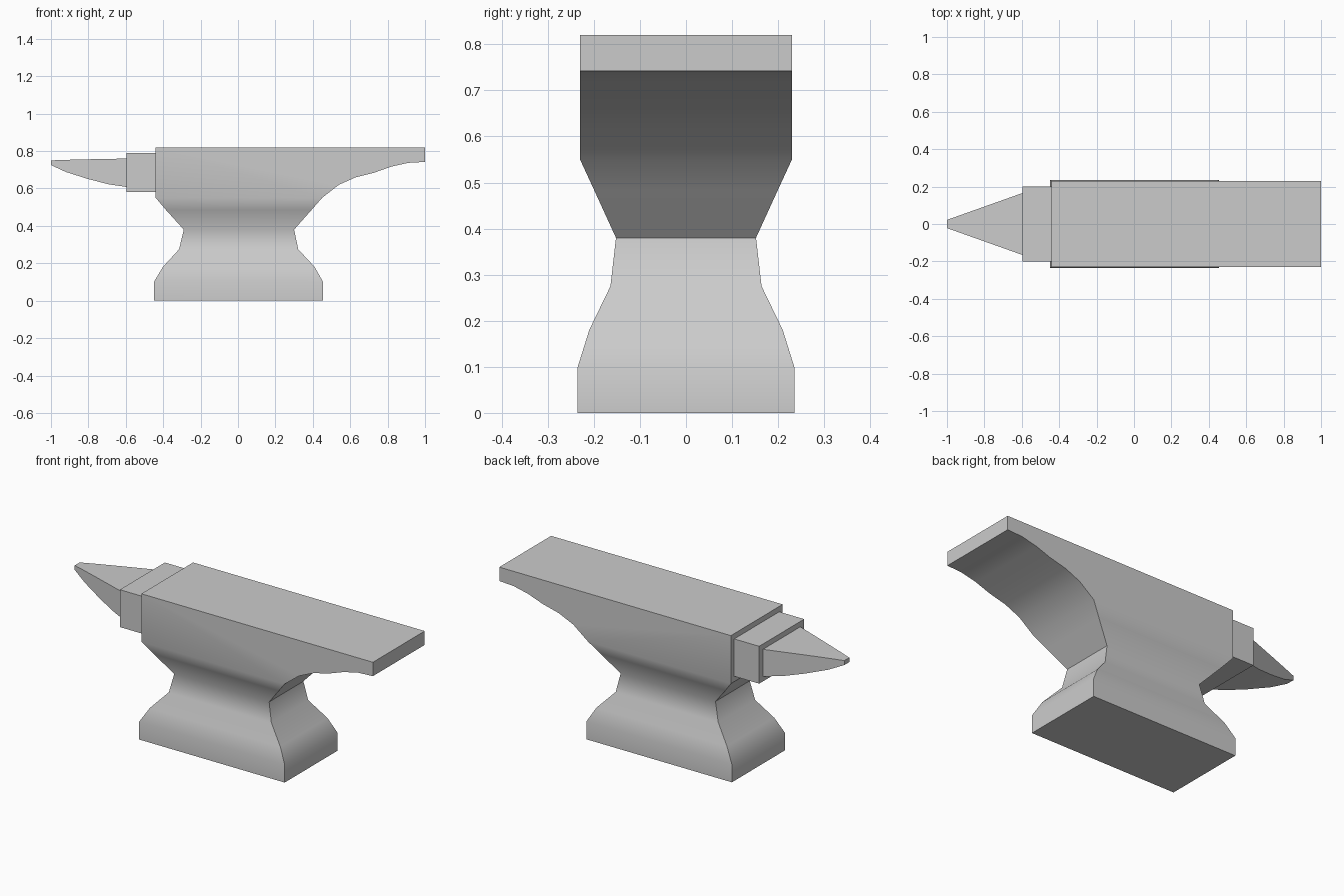
import bpy, bmesh

if "Cube" in bpy.data.objects:
    bpy.data.objects.remove(bpy.data.objects["Cube"])


def finish(name, bm, angle=0.6):
    bmesh.ops.recalc_face_normals(bm, faces=bm.faces)
    mesh = bpy.data.meshes.new(name)
    bm.to_mesh(mesh)
    bm.free()
    obj = bpy.data.objects.new(name, mesh)
    bpy.context.collection.objects.link(obj)
    bpy.ops.object.select_all(action='DESELECT')
    obj.select_set(True)
    bpy.context.view_layer.objects.active = obj
    bpy.ops.object.shade_smooth_by_angle(angle=angle)
    return obj


def loft(bm, rings, cap_end=True):
    """Skin a list of four-cornered rings; return the last ring."""
    loops = [[bm.verts.new(p) for p in ring] for ring in rings]
    for a, b in zip(loops, loops[1:]):
        for i in range(4):
            j = (i + 1) % 4
            bm.faces.new((a[i], a[j], b[j], b[i]))
    bm.faces.new(loops[0])
    if cap_end:
        bm.faces.new(loops[-1])
    return loops[-1]


# Foot, waist and shoulders: z, left x, right x, half depth
levels = [(0, -.45, .455, .235), (.10, -.45, .455, .235), (.18, -.402, .41, .21),
          (.275, -.315, .322, .164), (.38, -.29, .30, .152),
          (.485, -.385, .393, .2), (.55, -.44, .45, .23)]
bm = bmesh.new()
ring = loft(bm, [[(l, -d, z), (r, -d, z), (r, d, z), (l, d, z)]
                 for z, l, r, d in levels], cap_end=False)

# Working face and curved heel, continuing from the shoulders
heel = [(.54, .62), (.63, .66), (.73, .685), (.82, .717), (.91, .737),
        (1, .742), (1, .82), (-.44, .82)]
front = [ring[0], ring[1]] + [bm.verts.new((x, -.23, z)) for x, z in heel]
back = [ring[3], ring[2]] + [bm.verts.new((x, .23, z)) for x, z in heel]
bm.faces.new(front)
bm.faces.new(back)
for i in range(1, len(front)):
    j = (i + 1) % len(front)
    bm.faces.new((front[i], front[j], back[j], back[i]))
finish("anvil_body", bm)

# Step block between the face and the horn
bm = bmesh.new()
loft(bm, [[(x, -.2, .58), (x, .2, .58), (x, .2, .79), (x, -.2, .79)]
          for x in (-.595, -.44)])
finish("step_block", bm)

# Horn, straight taper in plan with a curved underside: x, bottom z, top z
stations = [(-1, .725, .75), (-.92, .688, .753), (-.80, .65, .756),
            (-.69, .622, .758), (-.595, .608, .76)]
rings = []
for x, low, high in stations:
    d = .022 + (x + 1) / .405 * .144
    rings.append([(x, -d, low), (x, d, low), (x, d, high), (x, -d, high)])
bm = bmesh.new()
loft(bm, rings)
finish("horn", bm)
